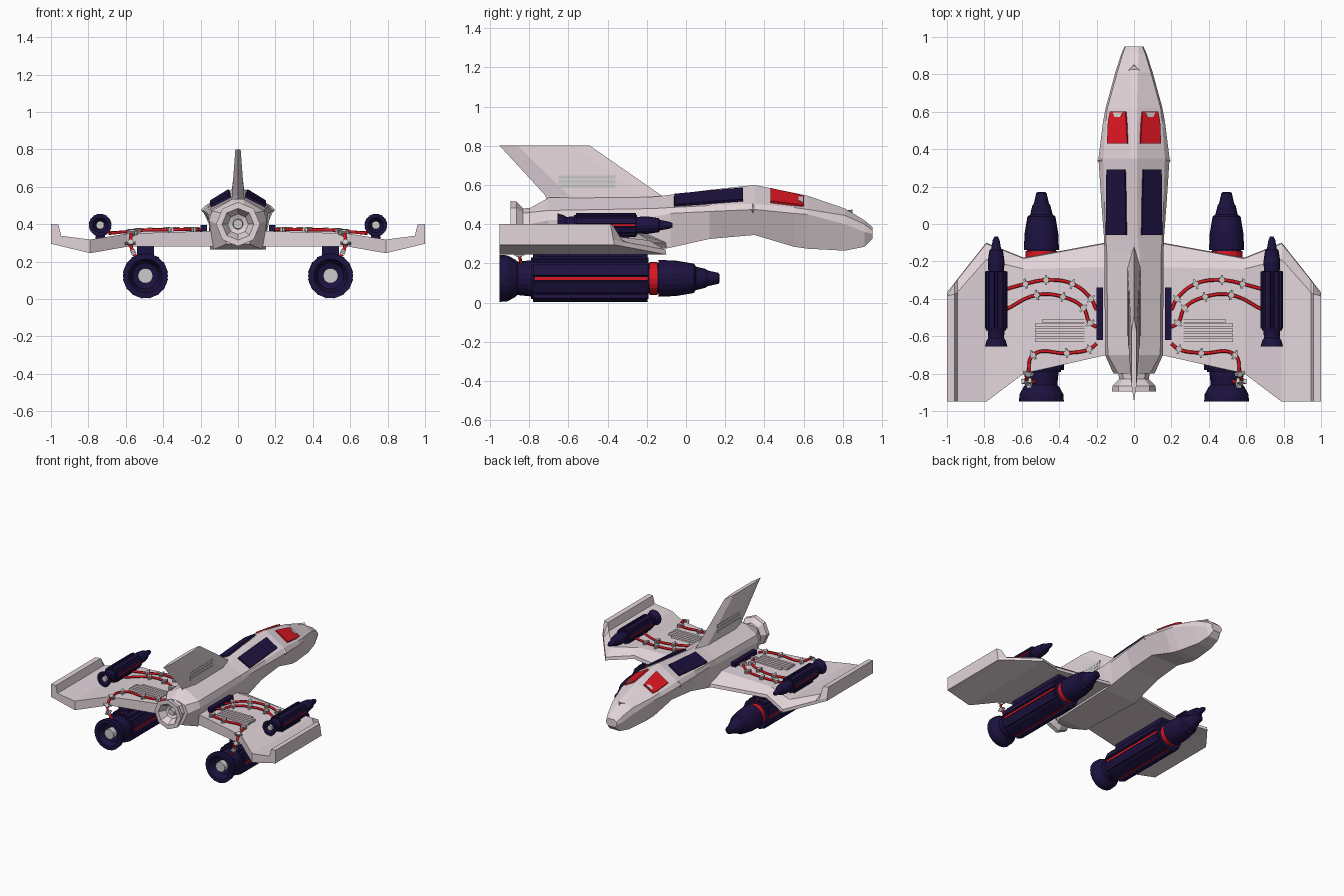
import bpy, bmesh, math
from mathutils import Vector

if "Cube" in bpy.data.objects:
    bpy.data.objects.remove(bpy.data.objects["Cube"])


def material(name, rgb):
    m = bpy.data.materials.new(name)
    m.diffuse_color = (*rgb, 1)
    m.use_nodes = True
    m.node_tree.nodes["Principled BSDF"].inputs["Base Color"].default_value = m.diffuse_color
    return m


HULL = material("hull_pale", (0.76, 0.66, 0.70))
NAVY = material("navy", (0.012, 0.006, 0.05))
RED = material("red", (0.72, 0.008, 0.015))


def finish(name, bm, mat, mirror):
    bmesh.ops.recalc_face_normals(bm, faces=bm.faces)
    me = bpy.data.meshes.new(name)
    bm.to_mesh(me)
    bm.free()
    ob = bpy.data.objects.new(name, me)
    bpy.context.collection.objects.link(ob)
    if mat:
        me.materials.append(mat)
    if mirror:
        ob.modifiers.new("Mirror", 'MIRROR').use_clip = False
    return ob


def loft(name, rings, mat=None, mirror=False):
    """Skin closed rings of points and cap both ends."""
    bm = bmesh.new()
    vs = [[bm.verts.new(p) for p in r] for r in rings]
    n = len(rings[0])
    for a, b in zip(vs, vs[1:]):
        for i in range(n):
            j = (i + 1) % n
            bm.faces.new((a[i], a[j], b[j], b[i]))
    bm.faces.new(vs[0])
    bm.faces.new(vs[-1])
    return finish(name, bm, mat, mirror)


def lathe(name, x, z, profile, mat=None, sides=20, mirror=True):
    """Turn (y, radius) pairs about an axis along y."""
    rings = [[(x + r * math.cos(math.tau * i / sides), y, z + r * math.sin(math.tau * i / sides))
              for i in range(sides)] for y, r in profile]
    return loft(name, rings, mat, mirror)


def box(name, x, y, z, mat=None, mirror=True):
    rings = [[(x[0], yy, z[0]), (x[1], yy, z[0]), (x[1], yy, z[1]), (x[0], yy, z[1])] for yy in y]
    return loft(name, rings, mat, mirror)


# Fuselage: y, then (x, z) of ridge, shoulder, widest point and belly edge
STATIONS = [
    (0.95, .025, .385, .045, .37, .05, .35, .03, .325),
    (0.91, .025, .42, .06, .40, .068, .36, .045, .285),
    (0.81, .02, .48, .09, .445, .10, .40, .06, .265),
    (0.62, .015, .545, .142, .475, .152, .45, .09, .275),
    (0.55, .015, .56, .15, .485, .165, .455, .10, .285),
    (0.35, .015, .60, .165, .505, .19, .475, .12, .345),
    (0.12, .015, .575, .158, .495, .175, .465, .125, .325),
    (-0.08, .02, .55, .15, .485, .16, .455, .14, .28),
    (-0.16, .03, .54, .145, .48, .158, .44, .15, .265),
    (-0.70, .03, .535, .14, .47, .155, .42, .13, .265),
    (-0.80, .03, .48, .085, .46, .11, .40, .06, .295),
]


def body_ring(s):
    half = [(s[i], s[0], s[i + 1]) for i in (1, 3, 5, 7)]
    return half + [(-x, y, z) for x, y, z in reversed(half)]


loft("fuselage", [body_ring(s) for s in STATIONS], HULL)


def deck_point(y, u):
    """Point on the sloping upper deck: u=0 at ridge, 1 at shoulder."""
    for a, b in zip(STATIONS, STATIONS[1:]):
        if a[0] >= y >= b[0]:
            t = (a[0] - y) / (a[0] - b[0])
            s = [p + (q - p) * t for p, q in zip(a, b)]
            return Vector((s[1] + (s[3] - s[1]) * u, y, s[2] + (s[4] - s[2]) * u))


def deck_panel(name, spans, height, mat):
    n = Vector((0.5, 0.05, 0.86))
    rings = []
    for y, u0, u1 in spans:
        a, b = deck_point(y, u0), deck_point(y, u1)
        rings.append([a - n * .02, b - n * .02, b + n * height, a + n * height])
    loft(name, rings, mat, True)


deck_panel("cockpit_window", [(.60, .2, .84), (.55, .16, .88), (.43, .11, .86)], .012, RED)
deck_panel("window_glint", [(.595, .3, .7), (.572, .38, .62)], .015, None)
deck_panel("deck_panel", [(.29, .2, .85), (.12, .18, .9), (-.06, .14, .95)], .014, NAVY)

# Small wedges on the nose and cheeks
loft("nose_wedge", [[(-.03, .82, .47), (.03, .82, .47), (0, .82, .46)],
                    [(-.003, .85, .475), (.003, .85, .475), (0, .85, .44)]], HULL)
loft("cheek_wedge", [[(.17, .37, .475), (.17, .34, .505), (.17, .31, .475), (.17, .34, .445)],
                     [(.196, .342, .475), (.196, .34, .478), (.196, .338, .475), (.196, .34, .472)]], HULL, True)

# Rear nozzle
lathe("rear_nozzle", 0, .40, [(-.83, .03), (-.84, .055), (-.895, .085), (-.895, .118), (-.865, .115),
                              (-.83, .08), (-.78, .085)], HULL, 8, False)
lathe("nozzle_core", 0, .40, [(-.85, .025), (-.82, .03)], None, 12, False)

# Wings with upturned tips: x, leading y, bevel, trailing y, bottom z, top z
WING = [
    (.10, -.09, .14, -.69, .28, .365),
    (.59, -.18, .06, -.80, .28, .35),
    (.79, -.10, .09, -.95, .245, .318),
    (.945, -.295, .07, -.95, .282, .338),
    (.96, -.315, .06, -.95, .286, .398),
    (1.0, -.365, .02, -.95, .295, .40),
]
loft("wing", [[(x, l, b), (x, l - .005, b + .025), (x, l - v, t), (x, e, t), (x, e, b)]
              for x, l, v, e, b, t in WING], HULL, True)

# Tail fin
def fin_ring(z, front, back, w):
    d = front - back
    return [(0, front, z), (w, front - .2 * d, z), (w, back + .2 * d, z),
            (0, back, z), (-w, back + .2 * d, z), (-w, front - .2 * d, z)]


loft("tail_fin", [fin_ring(.50, -.06, -.70, .036), fin_ring(.55, -.13, -.72, .033),
                  fin_ring(.80, -.49, -.95, .014)], HULL)
for i in range(3):
    z = .585 + .023 * i
    box("fin_vent_slat", (-.032 + .002 * i, .032 - .002 * i), (-.65, -.36), (z, z + .018), None, False)

# Wing vents and the cable strips beside the fuselage
for i in range(5):
    y = -.63 + .026 * i
    outer = .53 if i < 4 else .49
    box("wing_vent_slat", (.25, outer), (y, y + .019), (.33, .368), HULL)
box("cable_strip", (.165, .20), (-.62, -.34), (.33, .395), NAVY)

# Large engines under the wings
EX, EZ = .495, .124
lathe("large_engine", EX, EZ, [(-.89, .04), (-.90, .07), (-.95, .09), (-.95, .12), (-.91, .117), (-.87, .095),
                               (-.86, .085), (-.79, .092), (-.79, .106), (-.19, .106), (-.19, .078),
                               (-.14, .078), (-.14, .094), (-.05, .09), (.04, .075), (.05, .06),
                               (.10, .048), (.11, .04), (.165, .028), (.172, .018)], NAVY)
lathe("large_engine_core", EX, EZ, [(-.935, .04), (-.88, .04)], None)
lathe("large_engine_band", EX, EZ, [(-.185, .084), (-.145, .084)], RED)


def around(name, x, z, r, angles, half, depth, y, mat):
    """Long bars laid around an engine casing."""
    for deg in angles:
        c, s = math.cos(math.radians(deg)), math.sin(math.radians(deg))
        sec = [(r, -half), (r + depth, -half), (r + depth, half), (r, half)]
        loft(name, [[(x + a * c - b * s, yy, z + a * s + b * c) for a, b in sec] for yy in y], mat, True)


around("large_engine_plate", EX, EZ, .09, range(22, 360, 45), .03, .029, (-.78, -.195), NAVY)
around("large_engine_stripe", EX, EZ, .10, (0, 90, 180, 270), .008, .012, (-.77, -.195), RED)
box("engine_pylon", (EX - .045, EX + .045), (-.75, -.22), (.20, .285), NAVY)

# Small engines on top of the wings
SX, SZ = .737, .395
lathe("small_engine", SX, SZ, [(-.62, .02), (-.655, .04), (-.655, .06), (-.625, .052), (-.61, .042),
                               (-.57, .045), (-.57, .053), (-.25, .053), (-.25, .042), (-.20, .045),
                               (-.14, .036), (-.13, .026), (-.085, .018), (-.068, .01)], NAVY, 16)
lathe("small_engine_core", SX, SZ, [(-.65, .022), (-.61, .022)], None, 12)
around("small_engine_plate", SX, SZ, .045, range(22, 360, 45), .014, .015, (-.56, -.255), NAVY)
around("small_engine_stripe", SX, SZ, .045, (0, 180), .005, .012, (-.55, -.26), RED)
box("small_engine_mount", (SX - .025, SX + .025), (-.53, -.29), (.30, .37), NAVY)

# Red cables with grey clips
CABLES = [
    [(.20, -.46, .37), (.23, -.40, .372), (.33, -.32, .372), (.47, -.30, .37), (.58, -.32, .36), (.69, -.35, .355)],
    [(.20, -.55, .37), (.235, -.53, .372), (.27, -.45, .372), (.38, -.39, .372), (.52, -.38, .367), (.69, -.46, .35)],
    [(.20, -.64, .37), (.24, -.67, .372), (.36, -.69, .37), (.54, -.70, .365), (.565, -.80, .355),
     (.575, -.84, .30), (.56, -.85, .25), (.53, -.84, .20)],
]
for pts in CABLES:
    for side in (1, -1):
        cu = bpy.data.curves.new("cable", 'CURVE')
        cu.dimensions = '3D'
        cu.bevel_depth = .009
        cu.bevel_resolution = 1
        cu.resolution_u = 6
        cu.use_fill_caps = True
        sp = cu.splines.new('BEZIER')
        sp.bezier_points.add(len(pts) - 1)
        for bp, p in zip(sp.bezier_points, pts):
            bp.co = (p[0] * side, p[1], p[2])
            bp.handle_left_type = bp.handle_right_type = 'AUTO'
        cu.materials.append(RED)
        bpy.context.collection.objects.link(bpy.data.objects.new("cable", cu))
    for k in range(1, len(pts) - 1):
        # collar plus cross-bar, aligned with the cable direction
        p = Vector(pts[k])
        d = (Vector(pts[k + 1]) - Vector(pts[k - 1])).normalized()
        a = d.cross(Vector((0, 0, 1))).normalized()
        b = d.cross(a)
        for half, w in ((.014, .013), (.005, .027)):
            sec = [a * w + b * .013, -a * w + b * .013, -a * w - b * .013, a * w - b * .013]
            loft("cable_clip", [[p + q + d * h for q in sec] for h in (-half, half)], None, True)
